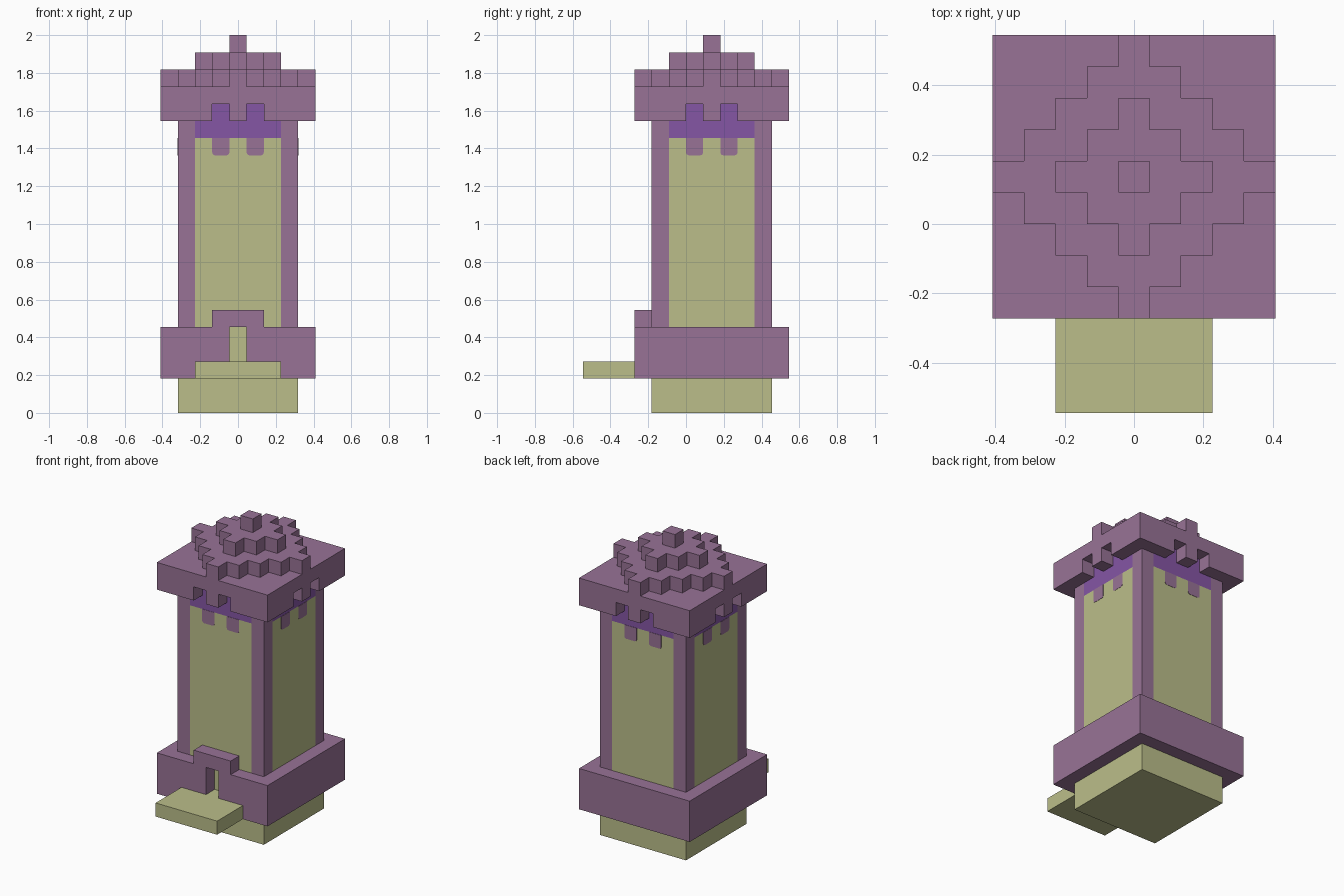
import bpy, bmesh
from math import pi
from mathutils import Matrix, Vector

cube = bpy.data.objects.get("Cube")
if cube:
    bpy.data.objects.remove(cube, do_unlink=True)

U = 2 / 22                         # one block
CENTRE = Vector((0, 1.5 * U, 0))   # tower axis, porch sticks out in front


def make_material(name, rgb):
    mat = bpy.data.materials.new(name)
    mat.use_nodes = True
    colour = (*rgb, 1)
    mat.diffuse_color = colour
    mat.node_tree.nodes["Principled BSDF"].inputs["Base Color"].default_value = colour
    return mat


MATERIALS = [
    make_material("dusty_purple", (0.314, 0.171, 0.305)),
    make_material("khaki", (0.497, 0.515, 0.254)),
    make_material("violet", (0.235, 0.093, 0.376)),
]
PURPLE, KHAKI, VIOLET = range(3)


def finish(name, bm):
    mesh = bpy.data.meshes.new(name)
    bm.to_mesh(mesh)
    bm.free()
    for mat in MATERIALS:
        mesh.materials.append(mat)
    obj = bpy.data.objects.new(name, mesh)
    bpy.context.collection.objects.link(obj)
    return obj


def slab(half, z0, z1, keep=lambda i, j, k: True):
    """Square stack of blocks around the tower axis, filtered by a rule."""
    span = range(-half, half + 1)
    return {(i, j, k) for i in span for j in span for k in range(z0, z1) if keep(i, j, k)}


def diamond(radius, z):
    return slab(radius, z, z + 1, lambda i, j, k: abs(i) + abs(j) <= radius)


def ring_rule(i, j, k):
    doorway = i == 0 and j == -4 and k >= 3
    return max(abs(i), abs(j)) == 4 and not doorway


def cap_rule(i, j, k):
    outer = max(abs(i), abs(j)) == 4
    notch = min(abs(i), abs(j)) == 1
    return k == 18 or (outer and not notch)


def shaft_paint(cell, normal):
    i, j, k = cell
    if abs(i) == 3 and abs(j) == 3:
        return PURPLE
    return VIOLET if k >= 16 else KHAKI


def ring_paint(cell, normal):
    # doorstep matches the porch
    return KHAKI if cell == (0, -4, 2) and normal.z > 0.5 else PURPLE


def plain(index):
    return lambda cell, normal: index


PARTS = {
    "foundation": (slab(3, 0, 2), plain(KHAKI)),
    "porch": ({(i, j, 2) for i in range(-2, 3) for j in (-7, -6, -5)}, plain(KHAKI)),
    "base_ring": (slab(4, 2, 5, ring_rule), ring_paint),
    "door_arch": ({(i, -4, 5) for i in (-1, 0, 1)}, plain(PURPLE)),
    "shaft": (slab(3, 2, 18), shaft_paint),
    "cap": (slab(4, 17, 19, cap_rule), plain(PURPLE)),
    "lower_roof_tier": (diamond(4, 19), plain(PURPLE)),
    "upper_roof_tier": (diamond(2, 20), plain(PURPLE)),
    "roof_tip": (diamond(0, 21), plain(PURPLE)),
}
OCCUPIED = set().union(*(cells for cells, paint in PARTS.values()))
AXES = [Vector(a) for a in ((1, 0, 0), (0, 1, 0), (0, 0, 1))]


def block_part(name, cells, paint):
    """Skin the exposed sides of the blocks, then merge flat areas."""
    bm = bmesh.new()
    for cell in sorted(cells):
        middle = Vector(cell) + Vector((0, 0, 0.5))
        for a in range(3):
            for sign in (-1, 1):
                n = AXES[a] * sign
                if tuple(int(c + d) for c, d in zip(cell, n)) in OCCUPIED:
                    continue
                s = AXES[(a + 1) % 3] / 2
                t = AXES[(a + 2) % 3] / 2 * sign
                corners = (-s - t, s - t, s + t, t - s)
                face = bm.faces.new([bm.verts.new((middle + n / 2 + c) * U + CENTRE)
                                     for c in corners])
                face.material_index = paint(cell, n)
    bmesh.ops.remove_doubles(bm, verts=bm.verts, dist=U / 100)
    bmesh.ops.dissolve_limit(bm, angle_limit=0.01, verts=bm.verts, edges=bm.edges,
                             delimit={'MATERIAL'})
    finish(name, bm)


for part, (cells, paint) in PARTS.items():
    block_part(part, cells, paint)


# Painted drips: two thin plates with rounded lower corners on each wall
def drip(name, x, turn):
    w, cut, depth = U / 2, 0.014, 0.002
    top, bottom = 16 * U, 15 * U
    outline = [(-w, top), (-w, bottom + cut), (-w + cut * 0.3, bottom + cut * 0.3),
               (-w + cut, bottom)]
    outline += [(-px, z) for px, z in reversed(outline)]
    bm = bmesh.new()
    front = bm.faces.new([bm.verts.new((x + px, -3.5 * U - depth, z)) for px, z in outline])
    sides = bmesh.ops.extrude_face_region(bm, geom=[front])["geom"]
    bmesh.ops.translate(bm, vec=(0, depth, 0),
                        verts=[v for v in sides if isinstance(v, bmesh.types.BMVert)])
    bmesh.ops.recalc_face_normals(bm, faces=bm.faces)
    bm.transform(Matrix.Translation(CENTRE) @ Matrix.Rotation(turn, 4, 'Z'))
    finish(name, bm)


for q, wall in enumerate(("front", "left", "back", "right")):
    for side, x in (("a", -U), ("b", U)):
        drip(f"{wall}_drip_{side}", x, q * pi / 2)
